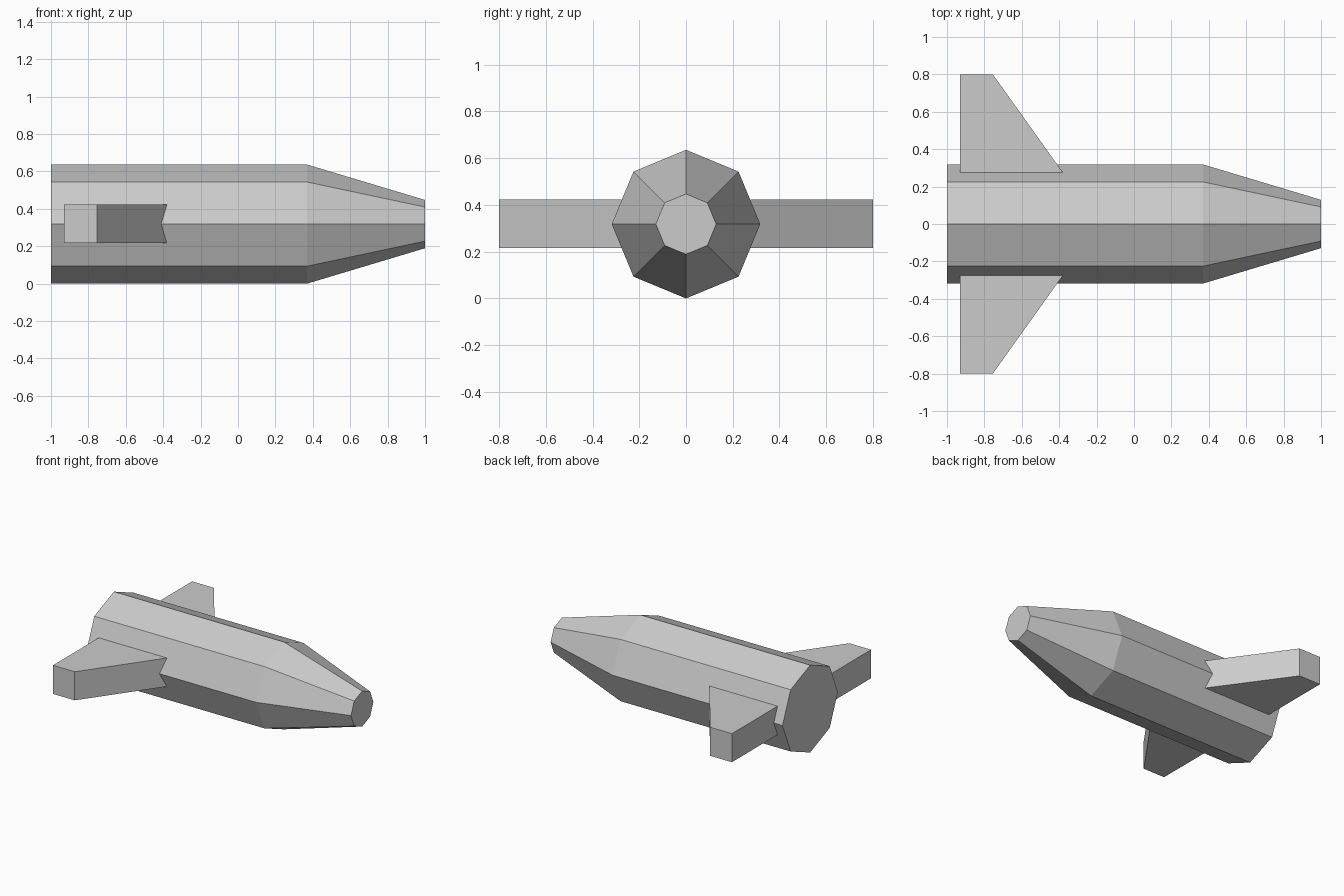
import bpy, bmesh
from math import cos, sin, tau

if "Cube" in bpy.data.objects:
    bpy.data.objects.remove(bpy.data.objects["Cube"])

CENTRE_Z = 0.318
SIDES = 8


def make_object(name, bm):
    bmesh.ops.recalc_face_normals(bm, faces=bm.faces)
    mesh = bpy.data.meshes.new(name)
    bm.to_mesh(mesh)
    bm.free()
    obj = bpy.data.objects.new(name, mesh)
    bpy.context.collection.objects.link(obj)
    return obj


# Fuselage: octagonal tube tapering to a blunt nose, as (x, radius) rings
bm = bmesh.new()
rings = []
for x, r in [(-1.0, 0.318), (0.37, 0.318), (1.0, 0.129)]:
    rings.append([bm.verts.new((x, r * cos(tau * i / SIDES),
                                CENTRE_Z + r * sin(tau * i / SIDES)))
                  for i in range(SIDES)])
for a, b in zip(rings, rings[1:]):
    for i in range(SIDES):
        j = (i + 1) % SIDES
        bm.faces.new((a[i], a[j], b[j], b[i]))
bm.faces.new(rings[0])
bm.faces.new(rings[-1])
make_object("fuselage", bm)

# Fins: thick swept plates, mirrored left and right, rooted in the hull
FIN_OUTLINE = [(-0.93, 0.275), (-0.38, 0.275), (-0.755, 0.80), (-0.93, 0.80)]
HALF_THICKNESS = 0.104
for name, side in (("left_fin", 1), ("right_fin", -1)):
    bm = bmesh.new()
    base = bm.faces.new([bm.verts.new((x, side * y, CENTRE_Z + 0.002 - HALF_THICKNESS))
                         for x, y in FIN_OUTLINE])
    top = bmesh.ops.extrude_face_region(bm, geom=[base], use_keep_orig=True)
    verts = [v for v in top["geom"] if isinstance(v, bmesh.types.BMVert)]
    bmesh.ops.translate(bm, verts=verts, vec=(0, 0, 2 * HALF_THICKNESS))
    make_object(name, bm)
